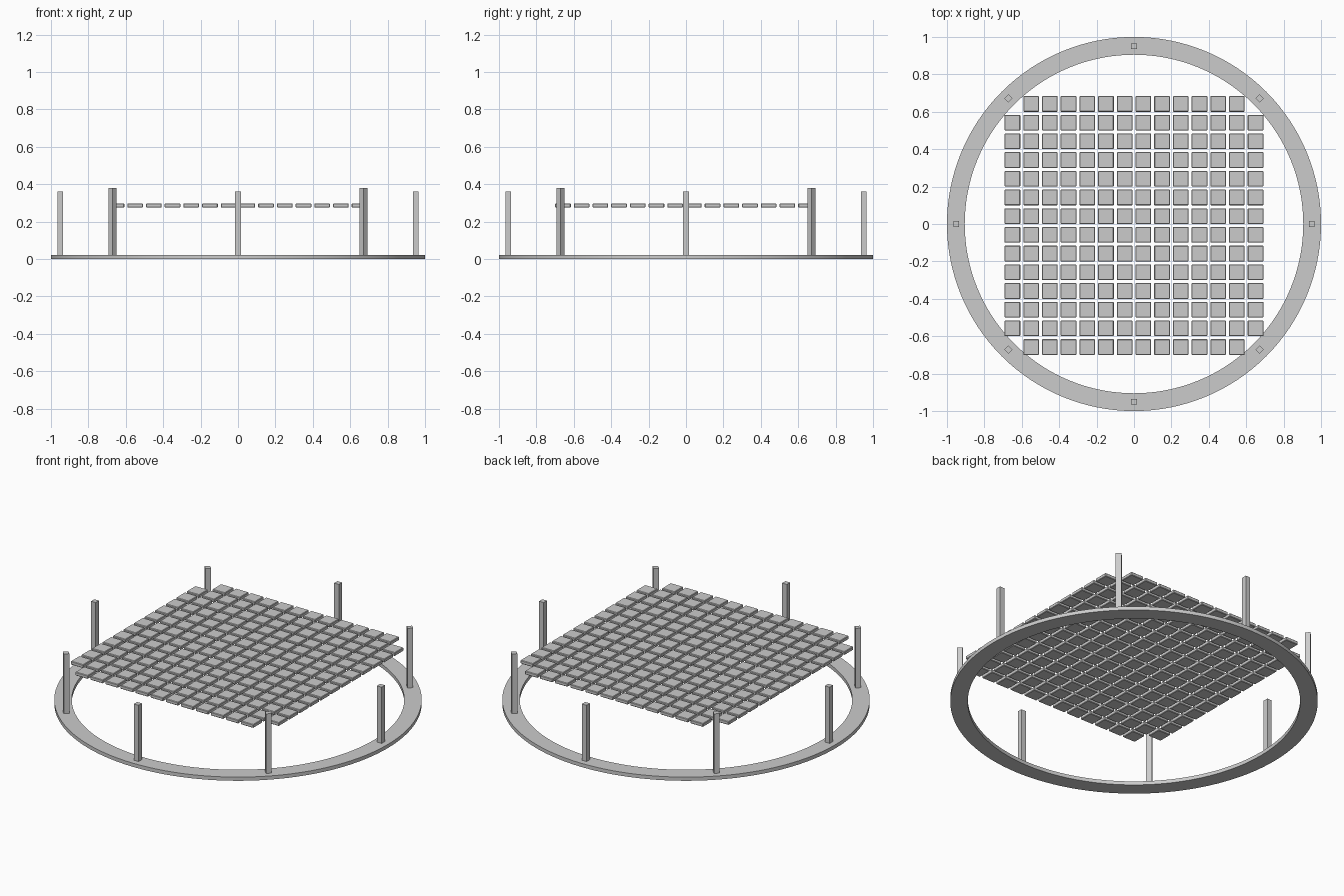
import bpy, bmesh
from math import pi, cos, sin
from mathutils import Matrix, Vector

if "Cube" in bpy.data.objects:
    bpy.data.objects.remove(bpy.data.objects["Cube"])


def make_object(name, bm):
    bmesh.ops.recalc_face_normals(bm, faces=bm.faces)
    mesh = bpy.data.meshes.new(name)
    bm.to_mesh(mesh)
    bm.free()
    obj = bpy.data.objects.new(name, mesh)
    bpy.context.collection.objects.link(obj)
    return obj


def add_box(bm, center, size, angle=0):
    m = (Matrix.Translation(Vector(center)) @ Matrix.Rotation(angle, 4, 'Z')
         @ Matrix.Diagonal((*size, 1)))
    bmesh.ops.create_cube(bm, size=1, matrix=m)


# flat base ring: rectangular section swept round the z axis
SEG, R_OUT, R_IN, RING_H = 128, 1.0, 0.905, 0.022
bm = bmesh.new()
section = [(R_IN, 0), (R_OUT, 0), (R_OUT, RING_H), (R_IN, RING_H)]
loops = [[bm.verts.new((r * cos(2 * pi * i / SEG), r * sin(2 * pi * i / SEG), z))
          for r, z in section] for i in range(SEG)]
for i in range(SEG):
    a, b = loops[i], loops[(i + 1) % SEG]
    for j in range(4):
        k = (j + 1) % 4
        bm.faces.new((a[j], b[j], b[k], a[k]))
base_ring = make_object("base_ring", bm)
bpy.context.view_layer.objects.active = base_ring
base_ring.select_set(True)
bpy.ops.object.shade_smooth_by_angle(angle=pi / 6)

# eight square posts, the diagonal ones slightly taller
for i in range(8):
    a = i * pi / 4
    top = 0.38 if i % 2 else 0.36
    bottom = 0.01
    bm = bmesh.new()
    add_box(bm, (0.95 * cos(a), 0.95 * sin(a), (top + bottom) / 2),
            (0.031, 0.031, top - bottom), a)
    make_object(f"post_{i + 1}", bm)

# floating grid of tiles, 14 x 14 without the four corners
N, PITCH, TILE = 14, 0.1, 0.084
bm = bmesh.new()
for i in range(N):
    for j in range(N):
        if i in (0, N - 1) and j in (0, N - 1):
            continue
        add_box(bm, ((i - 6.5) * PITCH, (j - 6.5) * PITCH - 0.008, 0.286),
                (TILE, TILE, 0.021))
tiles = make_object("floor_tiles", bm)
bevel = tiles.modifiers.new("edge_bevel", 'BEVEL')
bevel.width = 0.003
bevel.segments = 1
